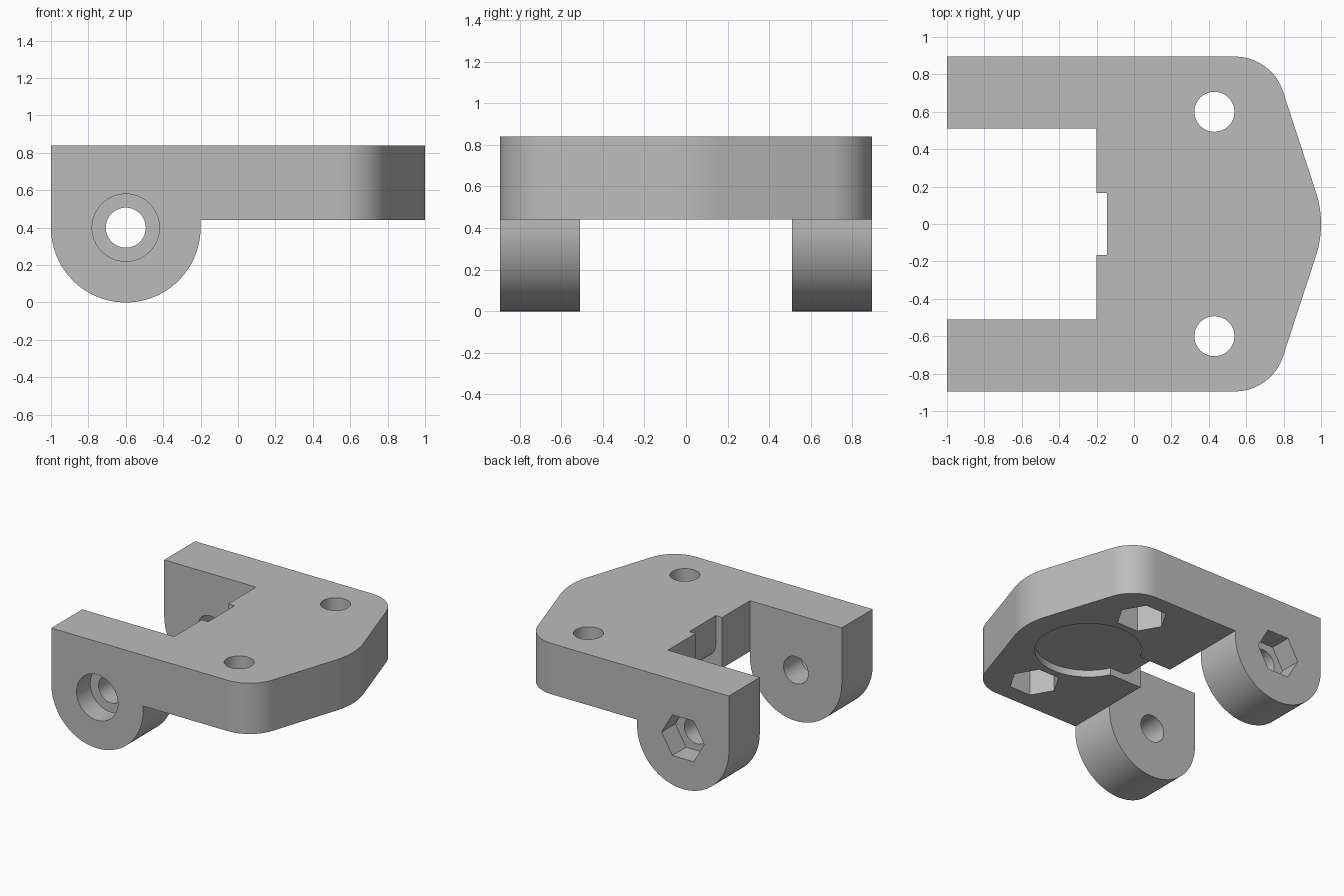
import bpy, bmesh
from math import sin, cos, pi, radians
from mathutils import Vector

cube = bpy.data.objects.get("Cube")
if cube:
    bpy.data.objects.remove(cube)

grey = bpy.data.materials.new("plain grey")
grey.use_nodes = True
COLOUR = (0.5, 0.5, 0.5, 1)
grey.diffuse_color = COLOUR
grey.node_tree.nodes["Principled BSDF"].inputs["Base Color"].default_value = COLOUR

BASE, TOP = 0.44, 0.84      # underside and top of the plate
LUG_X, LUG_Z = -0.6, 0.4    # pivot axis
HOLE, NUT, RECESS = 0.107, 0.185, 0.055


def arc(cx, cy, r, start, end, n=24):
    """Points on an arc, angles in degrees."""
    angles = [radians(start + (end - start) * i / n) for i in range(n + 1)]
    return [(cx + r * cos(a), cy + r * sin(a)) for a in angles]


def circle(cx, cy, r, n=64):
    return arc(cx, cy, r, 0, 360, n)[:-1]


def prism(name, points, axis, low, high):
    """Extrude a closed profile: (x, y) along z, or (x, z) along y."""
    bm = bmesh.new()
    place = (lambda u, v: (u, v, low)) if axis == "z" else (lambda u, v: (u, low, v))
    face = bm.faces.new([bm.verts.new(place(u, v)) for u, v in points])
    step = Vector((0, 0, high - low)) if axis == "z" else Vector((0, high - low, 0))
    grown = bmesh.ops.extrude_face_region(bm, geom=[face])["geom"]
    bmesh.ops.translate(bm, vec=step, verts=[v for v in grown if isinstance(v, bmesh.types.BMVert)])
    bmesh.ops.recalc_face_normals(bm, faces=bm.faces)
    mesh = bpy.data.meshes.new(name)
    bm.to_mesh(mesh)
    bm.free()
    mesh.materials.append(grey)
    obj = bpy.data.objects.new(name, mesh)
    bpy.context.collection.objects.link(obj)
    return obj


def combine(target, tool, operation):
    mod = target.modifiers.new(tool.name, "BOOLEAN")
    mod.operation, mod.solver, mod.object = operation, "EXACT", tool
    tool.hide_render = True
    tools.append(tool)


tools = []

# Side profile: plate with a round lug hanging below it
side = arc(LUG_X, LUG_Z, 0.4, 180, 360, 48)
side += [(-0.2, BASE), (1.2, BASE), (1.2, TOP), (-1, TOP)]
bracket = prism("hinge_bracket", side, "y", -1, 1)

# Plan outline: fork arms, rounded corners and a blunt nose
slant = 17.8
half = [(-1.2, 0.51), (-1.2, 0.895)] + arc(0.54, 0.625, 0.27, 90, slant)
nose = arc(0.45, 0, 0.55, slant, -slant)
plan = [(-0.2, 0.51)] + half + nose + [(x, -y) for x, y in reversed(half)] + [(-0.2, -0.51)]
combine(bracket, prism("plan_outline", plan, "z", -0.2, 1.1), "INTERSECT")

# Wire notch, rounding over into a shallow channel under the plate
ceiling = BASE + RECESS
bend = arc(-0.025, ceiling + 0.12, 0.12, 180, 270, 12)
channel = [(-0.4, 0.2), (-0.4, 1), (-0.145, 1)] + bend + [(0.2, ceiling), (0.2, 0.2)]
combine(bracket, prism("wire_channel", channel, "y", -0.165, 0.165), "DIFFERENCE")

# Round recess under the plate
combine(bracket, prism("disc_recess", circle(0.43, 0, 0.384, 96), "z", 0.2, ceiling), "DIFFERENCE")

# Vertical bolt holes with hexagonal nut pockets below
for label, y in (("left", 0.6), ("right", -0.6)):
    combine(bracket, prism(label + "_bolt_hole", circle(0.43, y, HOLE), "z", 0.2, 1), "DIFFERENCE")
    pocket = prism(label + "_nut_pocket", circle(0.43, y, NUT, 6), "z", 0.2, BASE + 0.2)
    combine(bracket, pocket, "DIFFERENCE")

# Pivot hole with a bolt head counterbore in front and a nut pocket behind
depth = 0.895 - 0.17
for name, shape, y0, y1 in (
    ("pivot_hole", circle(LUG_X, LUG_Z, HOLE), -1.2, 1.2),
    ("head_counterbore", circle(LUG_X, LUG_Z, 0.18), -1.2, -depth),
    ("pivot_nut_pocket", circle(LUG_X, LUG_Z, NUT, 6), depth, 1.2),
):
    combine(bracket, prism(name, shape, "y", y0, y1), "DIFFERENCE")

# Bake the cuts and drop the cutters
bpy.context.view_layer.update()
graph = bpy.context.evaluated_depsgraph_get()
solid = bpy.data.meshes.new_from_object(bracket.evaluated_get(graph))
bracket.modifiers.clear()
bracket.data = solid
for tool in tools:
    bpy.data.objects.remove(tool)

bpy.ops.object.select_all(action="DESELECT")
bracket.select_set(True)
bpy.context.view_layer.objects.active = bracket
bpy.ops.object.shade_smooth_by_angle(angle=radians(30))
